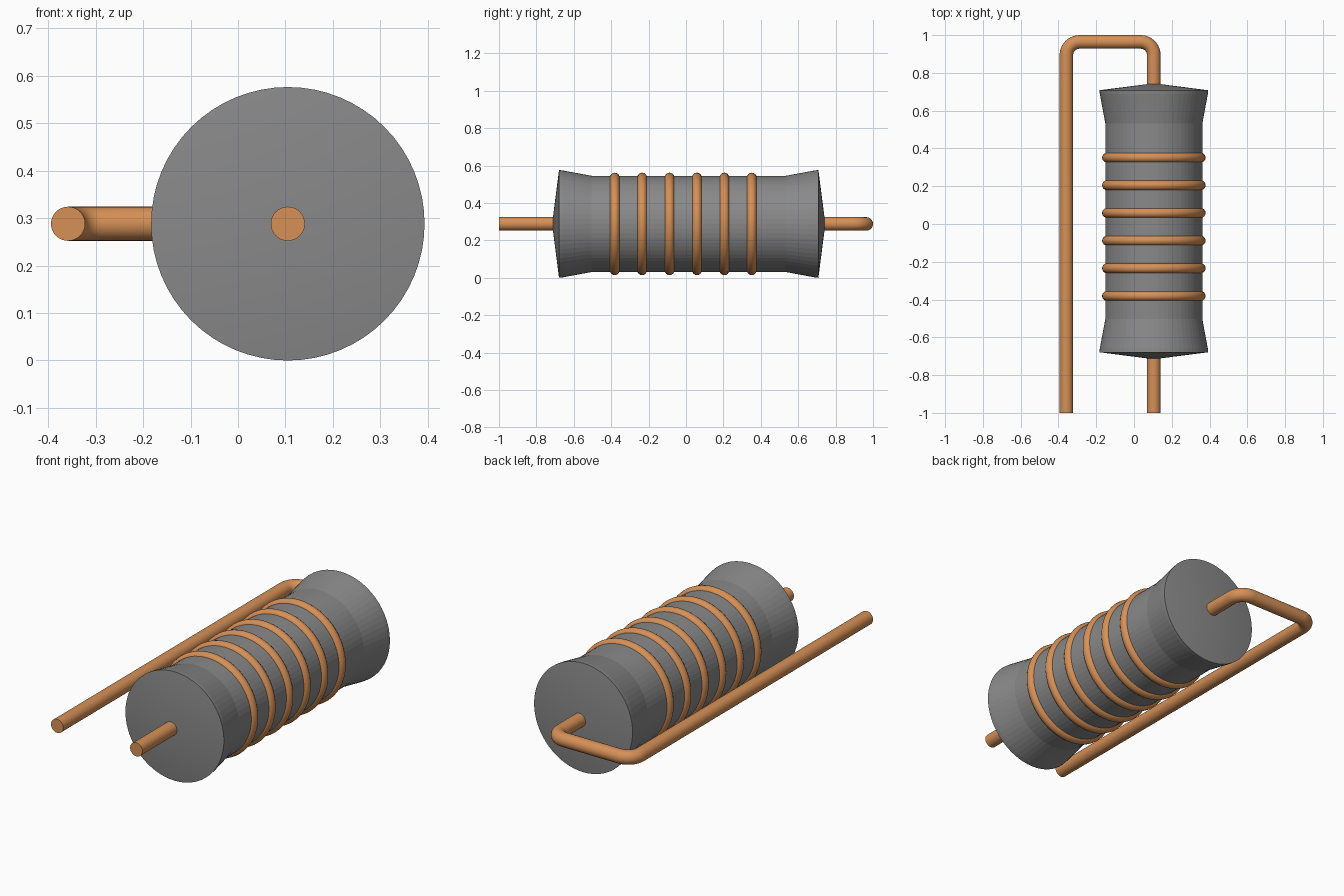
import bpy, bmesh, math
from mathutils import Vector

if "Cube" in bpy.data.objects:
    bpy.data.objects.remove(bpy.data.objects["Cube"])

AXIS_X, AXIS_Z = 0.105, 0.288
WIRE_R = 0.036


def material(name, rgb):
    m = bpy.data.materials.new(name)
    m.diffuse_color = (*rgb, 1)
    m.use_nodes = True
    m.node_tree.nodes["Principled BSDF"].inputs["Base Color"].default_value = m.diffuse_color
    return m


copper = material("copper", (0.67, 0.28, 0.095))
dark_grey = material("dark_grey", (0.25, 0.25, 0.25))


def lathe(name, profile, steps, mat, closed=False, angle=30):
    """Spin (radius, y) points about the body axis."""
    bm = bmesh.new()
    vs = [bm.verts.new((r, y, 0)) for r, y in profile]
    pairs = list(zip(vs, vs[1:])) + ([(vs[-1], vs[0])] if closed else [])
    edges = [bm.edges.new(p) for p in pairs]
    bmesh.ops.spin(bm, geom=vs + edges, axis=(0, 1, 0), cent=(0, 0, 0),
                   angle=2 * math.pi, steps=steps)
    bmesh.ops.remove_doubles(bm, verts=bm.verts[:], dist=1e-5)
    bmesh.ops.recalc_face_normals(bm, faces=bm.faces[:])
    return finish(name, bm, (AXIS_X, 0, AXIS_Z), mat, angle)


def wire(name, path, mat, sides=32):
    """Sweep a round section along a path lying in the horizontal plane."""
    bm = bmesh.new()
    pts = [Vector((x, y, AXIS_Z)) for x, y in path]
    rings = []
    for i, p in enumerate(pts):
        t = (pts[min(i + 1, len(pts) - 1)] - pts[max(i - 1, 0)]).normalized()
        side = t.cross(Vector((0, 0, 1)))
        rings.append([bm.verts.new(p + WIRE_R * (side * math.cos(a) + Vector((0, 0, math.sin(a)))))
                      for a in (2 * math.pi * k / sides for k in range(sides))])
    for a, b in zip(rings, rings[1:]):
        for k in range(sides):
            n = (k + 1) % sides
            bm.faces.new((a[k], a[n], b[n], b[k]))
    bm.faces.new(rings[0])
    bm.faces.new(rings[-1])
    bmesh.ops.recalc_face_normals(bm, faces=bm.faces[:])
    return finish(name, bm, (0, 0, 0), mat)


def finish(name, bm, loc, mat, angle=30):
    me = bpy.data.meshes.new(name)
    bm.to_mesh(me)
    bm.free()
    ob = bpy.data.objects.new(name, me)
    ob.location = loc
    bpy.context.collection.objects.link(ob)
    me.materials.append(mat)
    bpy.ops.object.select_all(action='DESELECT')
    ob.select_set(True)
    bpy.context.view_layer.objects.active = ob
    bpy.ops.object.shade_smooth_by_angle(angle=math.radians(angle))
    return ob


def arc(cx, cy, r, start, end, n=10):
    return [(cx + r * math.cos(math.radians(start + (end - start) * i / n)),
             cy + r * math.sin(math.radians(start + (end - start) * i / n))) for i in range(n + 1)]


# Faceted, flared body with narrow rims and shallow conical ends
lathe("body", [(0, -0.716), (0.288, -0.679), (0.286, -0.660), (0.257, -0.504),
               (0.257, 0.533), (0.286, 0.689), (0.288, 0.708), (0, 0.745)],
      64, dark_grey, angle=4)

# Raised bands
for i in range(6):
    y = -0.381 + 0.1465 * i
    section = [(0.248 + dr, y + dy) for dr, dy in arc(0, 0, 0.026, 0, 337.5, 15)]
    lathe(f"band_{i + 1}", section, 64, copper, closed=True)

# Straight front lead
wire("front_lead", [(AXIS_X, -1), (AXIS_X, -0.69)], copper)

# Rear lead, bent back alongside the body
BEND, LEFT_X, TOP_Y = 0.07, -0.358, 0.964
wire("rear_lead", [(AXIS_X, 0.72)]
     + arc(AXIS_X - BEND, TOP_Y - BEND, BEND, 0, 90)
     + arc(LEFT_X + BEND, TOP_Y - BEND, BEND, 90, 180)
     + [(LEFT_X, -1)], copper)
